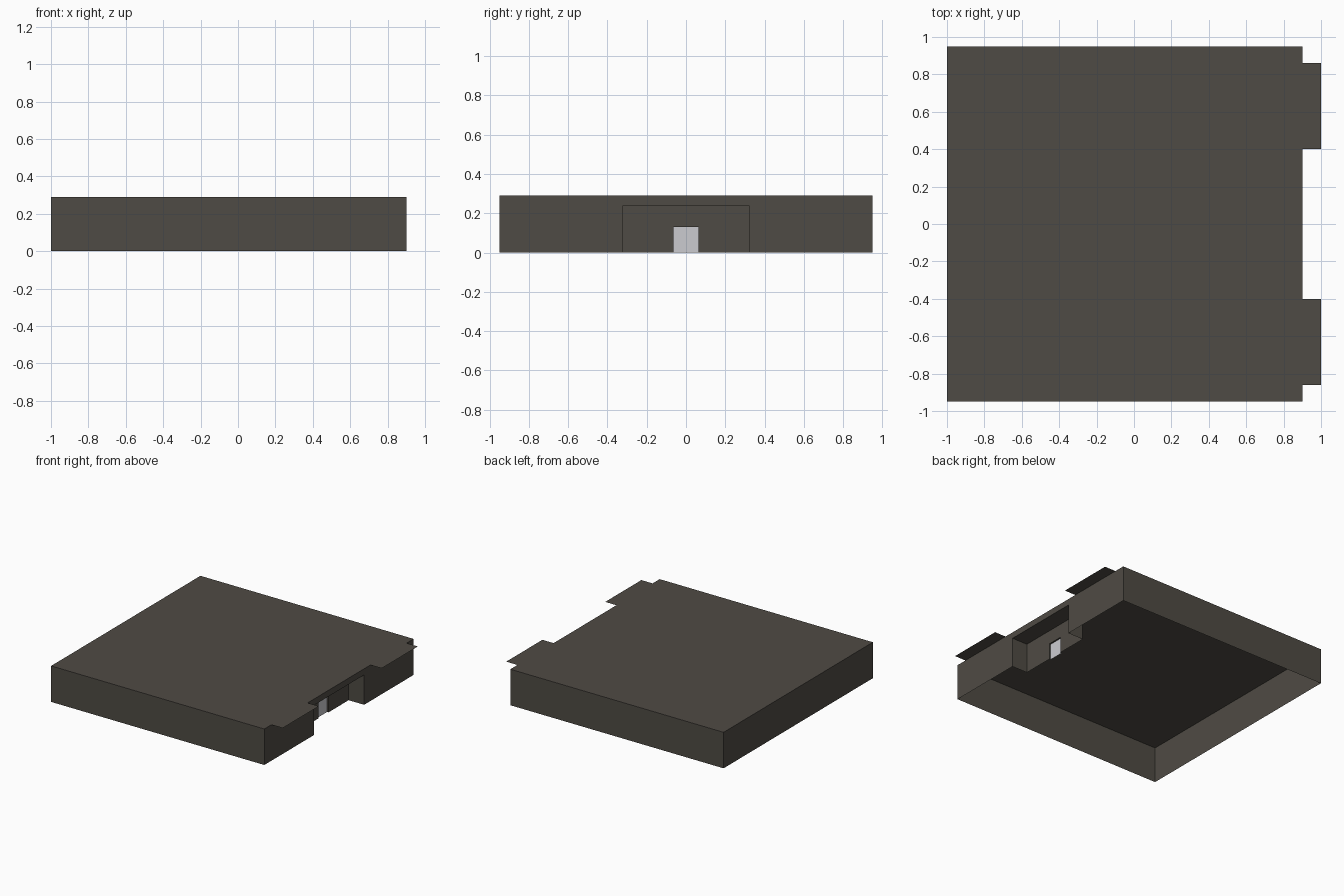
import bpy, bmesh

if "Cube" in bpy.data.objects:
    bpy.data.objects.remove(bpy.data.objects["Cube"])

H = 0.29                       # building height
X0, X1, Y = -1.0, 0.9, 0.95    # footprint
PORCH = (0.32, 0.24)           # half width, height of the entrance recess
DOOR = (0.063, 0.13)           # half width, height of the doorway
XB, XD = 0.762, 0.75           # recess back wall, door panel


def material(name, rgb):
    m = bpy.data.materials.new(name)
    m.diffuse_color = (*rgb, 1)
    m.use_nodes = True
    m.node_tree.nodes["Principled BSDF"].inputs["Base Color"].default_value = m.diffuse_color
    return m


def sheets(name, faces, mat):
    """Object made of thin flat faces."""
    bm = bmesh.new()
    for f in faces:
        bm.faces.new([bm.verts.new(p) for p in f])
    bmesh.ops.remove_doubles(bm, verts=bm.verts, dist=1e-5)
    me = bpy.data.meshes.new(name)
    bm.to_mesh(me)
    bm.free()
    me.materials.append(mat)
    ob = bpy.data.objects.new(name, me)
    bpy.context.collection.objects.link(ob)
    return ob


def gate(x, size):
    """Outline of an opening in a wall facing +x, open at the ground."""
    w, h = size
    return [(x, -w, 0), (x, -w, h), (x, w, h), (x, w, 0)]


def wall_with_gate(x, size, gap):
    return [(x, -size[0], size[1]), (x, -size[0], 0)] + gate(x, gap) + \
           [(x, size[0], 0), (x, size[0], size[1])]


def passage(xa, xb, size):
    """Sides and ceiling leading inwards from xa to xb."""
    a, b = gate(xa, size), gate(xb, size)
    return [[a[i], b[i], b[i + 1], a[i + 1]] for i in range(3)]


stone = material("dark_stone", (0.078, 0.070, 0.058))
pale = material("pale_grey", (0.60, 0.60, 0.63))

# Roof with two overhanging canopies on the entrance side
half = [(X1, 0.40), (1.0, 0.40), (1.0, 0.86), (X1, 0.86), (X1, Y), (X0, Y)]
outline = [(x, -y) for x, y in reversed(half)] + half
sheets("roof", [[(x, y, H) for x, y in outline]], stone)

# Outer walls, open underneath
corners = [(X1, Y), (X0, Y), (X0, -Y), (X1, -Y)]
sides = [[(*a, 0), (*b, 0), (*b, H), (*a, H)] for a, b in zip(corners, corners[1:])]
sheets("outer_walls", sides + [wall_with_gate(X1, (Y, H), PORCH)], stone)

# Entrance recess and its back wall
sheets("entrance_recess", passage(X1, XB, PORCH) + [wall_with_gate(XB, PORCH, DOOR)]
       + passage(XB, XD, DOOR), stone)

# Door panel
sheets("door", [gate(XD, DOOR)[::-1]], pale)
